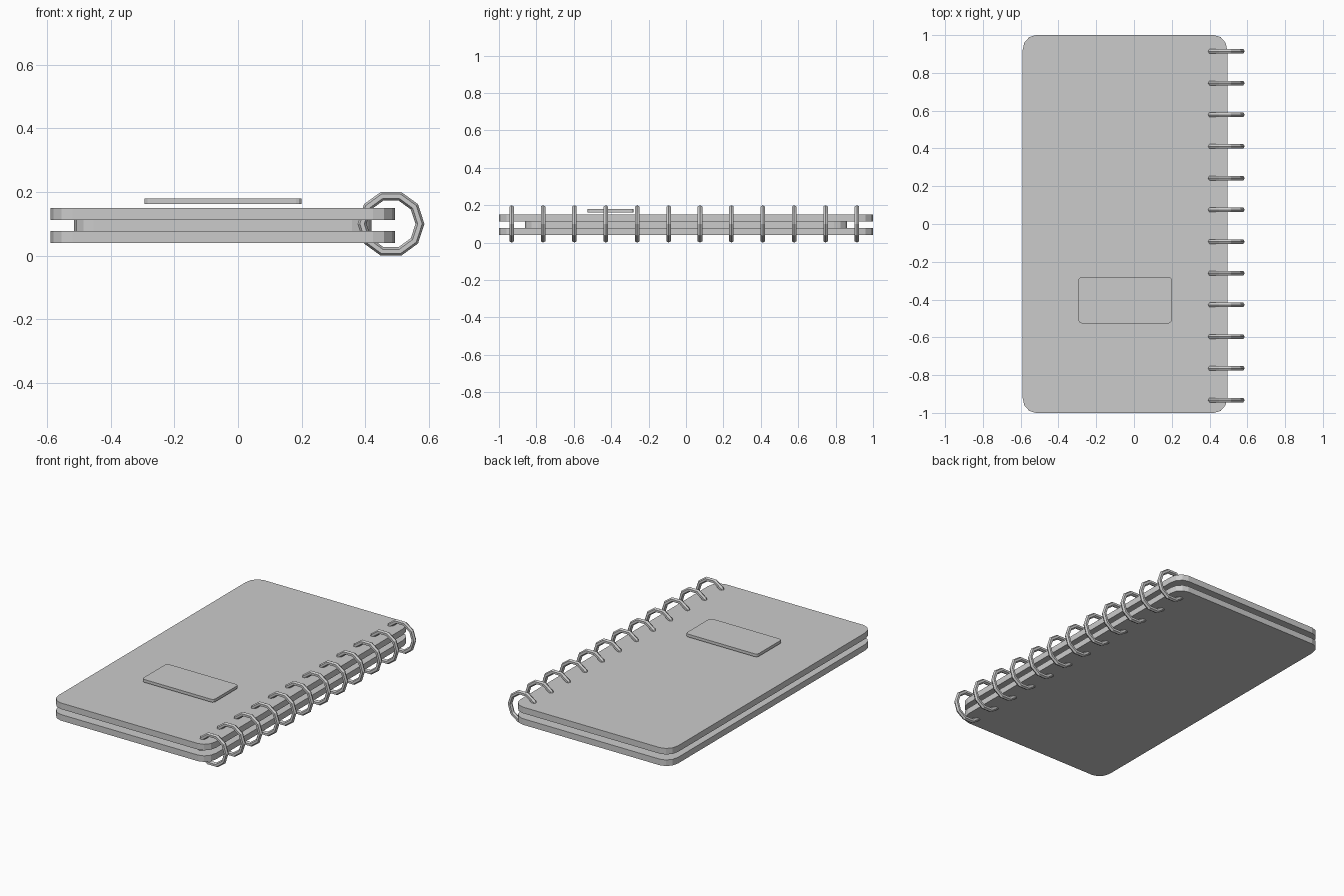
import bpy, bmesh
from math import sin, cos, pi

cube = bpy.data.objects.get("Cube")
if cube:
    bpy.data.objects.remove(cube, do_unlink=True)

# Single plain grey material
grey = bpy.data.materials.new("plain_grey")
grey.use_nodes = True
colour = (0.6, 0.6, 0.6, 1)
grey.diffuse_color = colour
grey.node_tree.nodes["Principled BSDF"].inputs["Base Color"].default_value = colour


def rounded_slab(name, x, y, half_x, half_y, z0, z1, corner_x, corner_y, segments=3):
    """Flat slab with faceted rounded corners."""
    bm = bmesh.new()
    outline = []
    for quarter, (sx, sy) in enumerate([(1, 1), (-1, 1), (-1, -1), (1, -1)]):
        for i in range(segments + 1):
            a = (quarter + i / segments) * pi / 2
            px = x + sx * (half_x - corner_x) + corner_x * cos(a)
            py = y + sy * (half_y - corner_y) + corner_y * sin(a)
            outline.append(bm.verts.new((px, py, z0)))
    base = bm.faces.new(outline)
    top = bmesh.ops.extrude_face_region(bm, geom=[base], use_keep_orig=True)
    for v in top["geom"]:
        if isinstance(v, bmesh.types.BMVert):
            v.co.z = z1
    bmesh.ops.recalc_face_normals(bm, faces=bm.faces)
    mesh = bpy.data.meshes.new(name)
    bm.to_mesh(mesh)
    bm.free()
    obj = bpy.data.objects.new(name, mesh)
    bpy.context.collection.objects.link(obj)
    mesh.materials.append(grey)


# Covers, page block and the label floating over the front cover
middle = -0.048
rounded_slab("back_cover", middle, 0, 0.542, 1, 0.04, 0.078, 0.07, 0.08)
rounded_slab("pages", middle, 0, 0.467, 0.862, 0.078, 0.112, 0.06, 0.07)
rounded_slab("front_cover", middle, 0, 0.542, 1, 0.112, 0.15, 0.07, 0.08)
rounded_slab("label", -0.047, -0.403, 0.247, 0.123, 0.162, 0.18, 0.018, 0.018)

# Row of ten-sided binding rings along the spine
ring_count = 12
for i in range(ring_count):
    y = -0.932 + i * 1.846 / (ring_count - 1)
    bpy.ops.mesh.primitive_torus_add(
        major_segments=10, minor_segments=6, major_radius=0.091, minor_radius=0.014,
        location=(0.481, y, 0.1), rotation=(pi / 2, 0, 0))
    ring = bpy.context.object
    ring.name = f"binding_ring_{i + 1}"
    ring.data.materials.append(grey)
    ring.data.shade_flat()
